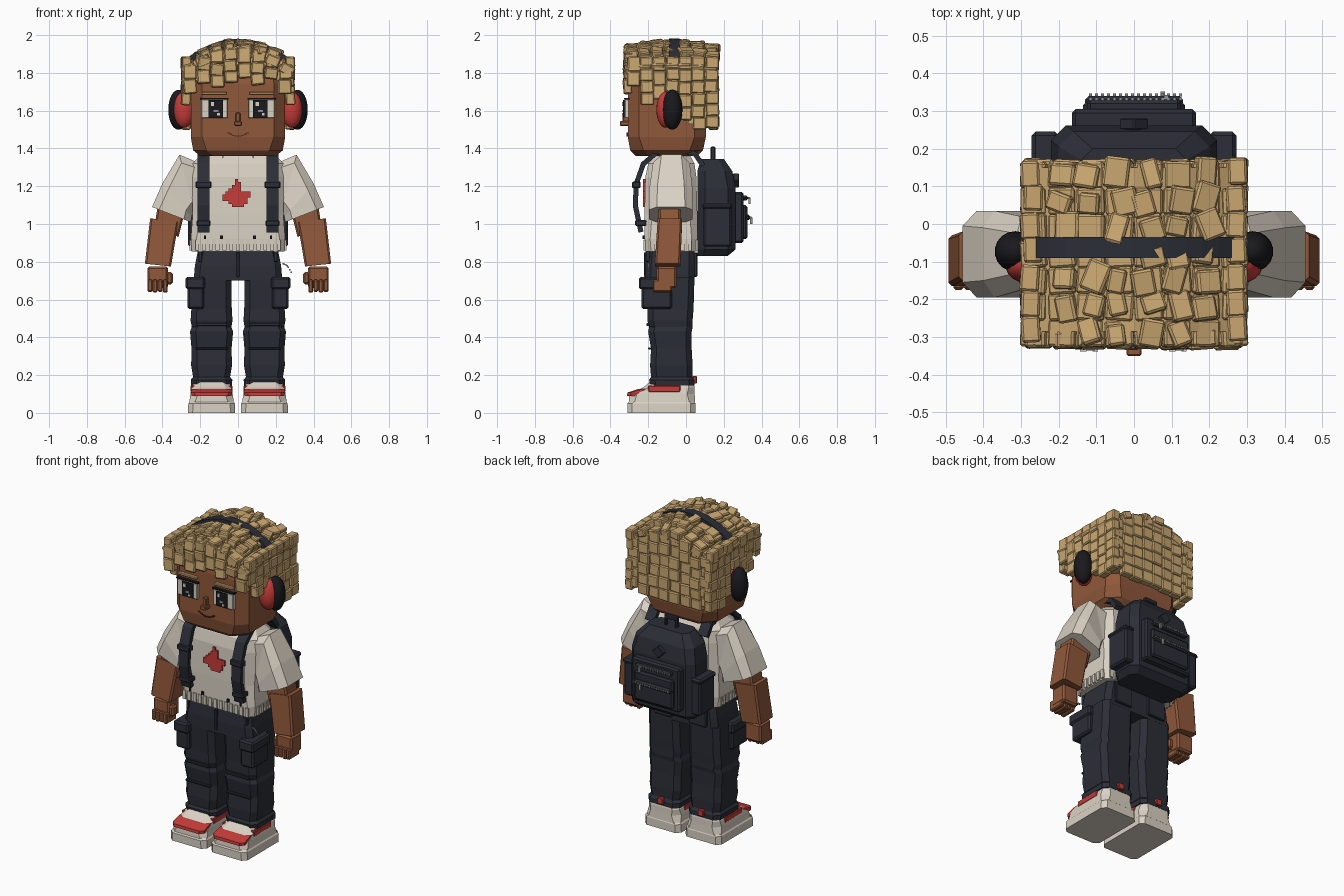
import bpy, bmesh, math, random
from mathutils import Matrix, Vector

random.seed(4)
U = random.uniform


def material(name, rgb):
    m = bpy.data.materials.new(name)
    m.diffuse_color = (*rgb, 1)
    return m


HAIR = material("tan hair", (0.59, 0.39, 0.165))
SKIN = material("brown skin", (0.28, 0.098, 0.043))
CREAM = material("cream cloth", (0.70, 0.64, 0.55))
NAVY = material("dark navy", (0.025, 0.027, 0.038))
RED = material("red", (0.56, 0.045, 0.04))
BLACK = material("black", (0.010, 0.010, 0.013))
GREY = material("zip grey", (0.30, 0.30, 0.31))
LIP = material("dark brown", (0.08, 0.025, 0.014))


def finish(name, bm, mat, bevel=0.0):
    bmesh.ops.recalc_face_normals(bm, faces=bm.faces)
    me = bpy.data.meshes.new(name)
    bm.to_mesh(me)
    bm.free()
    me.materials.append(mat)
    ob = bpy.data.objects.new(name, me)
    bpy.context.collection.objects.link(ob)
    if bevel:
        mod = ob.modifiers.new("bevel", "BEVEL")
        mod.width, mod.segments = bevel, 1
    return ob


def skin(name, rings, mat, bevel=0.0):
    """Closed loft through rings of equal vertex count."""
    bm = bmesh.new()
    vs = [[bm.verts.new(p) for p in r] for r in rings]
    n = len(vs[0])
    for a, b in zip(vs, vs[1:]):
        for i in range(n):
            bm.faces.new((a[i], a[(i + 1) % n], b[(i + 1) % n], b[i]))
    bm.faces.new(vs[0])
    bm.faces.new(vs[-1])
    return finish(name, bm, mat, bevel)


def ring(ax, az, bx, bz, y0, y1, c, s=1):
    """Chamfered rectangle from a to b in xz, and y0 to y1."""
    L = math.hypot(bx - ax, bz - az)
    t = c / L
    uv = [(t, y0), (1 - t, y0), (1, y0 + c), (1, y1 - c), (1 - t, y1), (t, y1), (0, y1 - c), (0, y0 + c)]
    return [(s * (ax + (bx - ax) * u), y, az + (bz - az) * u) for u, y in uv]


def tower(name, sections, mat, cx=0.0, bevel=0.0):
    """Loft of level sections (z, half width, y0, y1, chamfer)."""
    return skin(name, [ring(cx - h, z, cx + h, z, y0, y1, c) for z, h, y0, y1, c in sections], mat, bevel)


def add_box(bm, centre, size, rot=Matrix.Identity(4)):
    bmesh.ops.create_cube(bm, size=1, matrix=Matrix.Translation(centre) @ rot @ Matrix.Diagonal((*size, 1)))


def boxes(name, mat, items, bevel=0.0, s=1):
    """One object from boxes given as (x0, x1, y0, y1, z0, z1)."""
    bm = bmesh.new()
    for x0, x1, y0, y1, z0, z1 in items:
        add_box(bm, (s * (x0 + x1) / 2, (y0 + y1) / 2, (z0 + z1) / 2), (x1 - x0, y1 - y0, z1 - z0))
    return finish(name, bm, mat, bevel)


def ball(name, mat, centre, radii):
    bm = bmesh.new()
    bmesh.ops.create_uvsphere(bm, u_segments=18, v_segments=12, radius=1,
                              matrix=Matrix.Translation(centre) @ Matrix.Diagonal((*radii, 1)))
    for f in bm.faces:
        f.smooth = True
    return finish(name, bm, mat)


# Head and neck
tower("head", [(1.36, .20, -.265, .06, .07), (1.39, .237, -.295, .09, .07), (1.46, .25, -.308, .105, .06),
               (1.74, .25, -.308, .11, .06), (1.84, .24, -.29, .11, .06)], SKIN)
tower("neck", [(1.33, .09, -.16, .0, .03), (1.38, .09, -.16, .0, .03)], SKIN)

# Face
boxes("nose", SKIN, [(-.02, .02, -.35, -.30, 1.52, 1.545), (-.012, .012, -.335, -.30, 1.54, 1.59)], .004)
boxes("mouth", LIP, [(x - .007, x + .007, -.314, -.305, 1.462 + 7 * x * x, 1.468 + 7 * x * x)
                     for x in [i * .0125 - .05 for i in range(9)]])
for s, side in ((-1, "left"), (1, "right")):
    boxes(side + "_eye_white", CREAM, [(.055, .195, -.325, -.30, 1.56, 1.66)], .004, s)
    boxes(side + "_eye_outline", BLACK, [(.05, .2, -.328, -.30, 1.66, 1.668)], 0, s)
    m = s * .118
    boxes(side + "_pupil", BLACK, [(m - .038, m + .038, -.333, -.32, 1.565, 1.656)])
    boxes(side + "_eye_glint", CREAM, [(m - .025, m - .008, -.338, -.33, 1.625, 1.645),
                                       (m + .008, m + .022, -.338, -.33, 1.575, 1.587)])
    boxes(side + "_iris", GREY, [(m - .012, m + .015, -.336, -.33, 1.592, 1.604)])
    boxes(side + "_eyebrow", HAIR, [(.06, .19, -.325, -.30, 1.685, 1.70)], .003, s)

# Hair core under the blocks
arch = [(-.26, 1.76), (-.26, 1.85), (-.15, 1.91), (0, 1.945), (.15, 1.91), (.26, 1.85), (.26, 1.76)]
skin("hair_core", [[(x, y, z) for x, z in arch] for y in (-.285, .15)], HAIR)
boxes("hair_back_core", HAIR, [(-.265, .265, .01, .15, 1.53, 1.8)])


def hair_top(x, y):
    return 1.985 - 1.4 * x * x - .2 * max(0, abs(y + .08) - .1)


def turn(axis, degrees):
    return Matrix.Rotation(math.radians(degrees), 4, axis)


# Top blocks: a full low layer and a loose raised layer
bm = bmesh.new()
for i in range(8):
    for j in range(7):
        x, y = -.259 + .074 * i, -.29 + .07 * j
        tilt = Matrix.Rotation(math.atan(2.8 * x) * .8, 4, 'Y')
        add_box(bm, (x, y, hair_top(x, y) - .052), (.074, .072, .055), tilt @ turn('Z', U(-5, 5)))
        if random.random() < (.4 if j == 3 else .85) and abs(x) < .25:
            add_box(bm, (x + U(-.015, .015), y + U(-.008, .01), hair_top(x, y) - .03),
                    (U(.045, .07), U(.05, .085), .045), tilt @ turn('Z', U(-22, 22)) @ turn('X', U(-12, 8)))
finish("hair_top_blocks", bm, HAIR, .006)

# Side, back and fringe blocks
bm = bmesh.new()


def column(x, y, z0, z1, size, jitter):
    n = max(1, round((z1 - z0) / .068))
    h = (z1 - z0) / n
    for k in range(n):
        d = U(-.005, .005)
        add_box(bm, (x + d, y + d, z0 + h * (k + .5)), (*size, h * 1.02),
                turn('Z', U(-4, 4)) @ turn('X', U(-jitter, jitter)) @ turn('Y', U(-jitter, jitter)))


for s in (-1, 1):
    for j, low in enumerate((1.73, 1.63, 1.66, 1.70, 1.55, 1.50, 1.51)):
        column(s * .272, -.278 + .069 * j, low, 1.885, (.05, .07), 2)
for i in range(8):
    x = -.252 + .072 * i
    column(x, .146, 1.53 if abs(x) > .2 else 1.5, hair_top(x, .14) - .03, (.073, .045), 1.5)
    low = 1.69 if abs(x) > .24 else U(1.72, 1.775)
    column(x, -.305, low, hair_top(x, -.3) - .03, (.07, .045), 8)
finish("hair_side_blocks", bm, HAIR, .006)

# Headphones
band = [(x, hair_top(x, -.06) - .004) for x in [-.27 + .045 * i for i in range(13)]]
skin("headphone_band", [[(x, -.09, z - .04), (x, -.035, z - .04), (x, -.035, z), (x, -.09, z)]
                        for x, z in band], NAVY)
for s, side in ((-1, "left"), (1, "right")):
    ball(side + "_ear_cushion", RED, (s * .285, -.107, 1.605), (.057, .05, .096))
    ball(side + "_ear_cup", BLACK, (s * .315, -.073, 1.605), (.055, .054, .106))

# Shirt with ribbed hem
tower("shirt", [(.92, .25, -.22, .06, .03), (1.05, .24, -.22, .06, .04), (1.25, .245, -.215, .055, .05),
                (1.32, .24, -.20, .045, .05), (1.365, .20, -.16, .02, .05)], CREAM)
tower("shirt_hem", [(.855, .245, -.215, .055, .03), (.92, .25, -.22, .06, .03)], CREAM)
ribs = [(-.216 + .036 * i - .01, -.216 + .036 * i + .01, y, y + .012, .86, .915)
        for i in range(13) for y in (-.226, .052)]
ribs += [(x, x + .012, -.17 + .036 * j, -.15 + .036 * j, .86, .915) for j in range(6) for x in (-.256, .244)]
boxes("hem_ribs", CREAM, ribs)
tower("collar", [(1.35, .12, -.175, .02, .04), (1.375, .11, -.165, .01, .04)], CREAM)

# Red stepped patch on the chest
p = .0165
rows = ((-2, 2), (-3, 3), (-5, 3), (-5, 4), (-4, 4), (-3, 1), (-2, 1), (-1, 1), (-1, 0))
boxes("chest_patch", RED, [(a * p, b * p, -.227, -.215, 1.09 + p * k, 1.09 + p * (k + 1))
                           for k, (a, b) in enumerate(rows)])

for s, side in ((-1, "left"), (1, "right")):
    # Sleeve, arm and hand
    skin(side + "_sleeve", [ring(.20, 1.32, .20, 1.12, -.16, .02, .03, s),
                            ring(.31, 1.367, .235, 1.07, -.175, .02, .045, s),
                            ring(.40, 1.215, .245, 1.04, -.195, .035, .045, s),
                            ring(.455, 1.09, .25, 1.01, -.195, .035, .04, s)], CREAM)
    skin(side + "_upper_arm", [ring(.42, 1.13, .28, 1.07, -.145, -.03, .01, s),
                               ring(.44, 1.0, .315, .93, -.145, -.03, .01, s)], SKIN)
    skin(side + "_forearm", [ring(.465, 1.03, .315, 1.01, -.15, -.02, .01, s),
                             ring(.493, .79, .355, .775, -.165, -.03, .01, s)], SKIN)
    boxes(side + "_hand", SKIN, [(.37, .48, -.155, -.05, .66, .775), (.345, .38, -.15, -.10, .68, .745)], .01, s)
    boxes(side + "_fingers", SKIN, [(.372 + .027 * i, .398 + .027 * i, -.175, -.075, .637 + .004 * (i % 2), .705)
                                    for i in range(4)], .006, s)

    # Trouser leg with folds
    tower(side + "_trouser_leg", [(.145, .108, -.19, .045, .03), (.175, .11, -.195, .045, .03),
                                  (.19, .098, -.185, .035, .03), (.25, .108, -.19, .035, .03),
                                  (.34, .106, -.185, .03, .03), (.43, .114, -.20, .03, .03),
                                  (.455, .105, -.195, .035, .03), (.49, .111, -.205, .035, .03),
                                  (.55, .107, -.205, .04, .03), (.72, .105, -.215, .045, .03)], NAVY, s * .14)
    boxes(side + "_knee_seams", NAVY, [(.06, .22, -.21, -.19, .46, .475), (.055, .225, -.20, -.18, .335, .347)], .003, s)
    boxes(side + "_cargo_pocket", NAVY, [(.18, .268, -.235, -.075, .55, .68), (.175, .277, -.25, -.068, .655, .72)], .01, s)
    boxes(side + "_back_pocket", NAVY, [(.06, .18, .03, .06, .72, .85)], .005, s)

    # Shoe
    cx = s * .14
    tower(side + "_shoe_sole", [(0, .125, -.31, .05, .025), (.05, .123, -.31, .05, .025), (.06, .116, -.30, .045, .025)], CREAM, cx)
    tower(side + "_shoe_upper", [(.055, .118, -.303, .048, .03), (.10, .112, -.30, .046, .04),
                                 (.135, .105, -.225, .045, .03), (.165, .09, -.19, .04, .03)], CREAM, cx)
    tower(side + "_toe_strap", [(.09, .106, -.312, -.18, .02), (.108, .109, -.31, -.18, .02),
                                (.127, .106, -.25, -.18, .02)], RED, cx)
    boxes(side + "_shoe_stripe", RED, [(.03, .252, -.20, -.03, .11, .145)], .004, s)
    boxes(side + "_heel_tab", RED, [(.12, .16, .035, .058, .155, .195)], .004, s)

    # Shoulder strap swept over the shoulder
    path = [Vector(q) for q in ((.08, 1.30), (.04, 1.36), (-.05, 1.385), (-.14, 1.375), (-.215, 1.31),
                                (-.25, 1.21), (-.255, 1.10), (-.225, .96))]
    rings = []
    for i, q in enumerate(path):
        d = (path[min(i + 1, 7)] - path[max(i - 1, 0)]).normalized()
        o = q + Vector((d.y, -d.x)) * -.027 if d.x > 0 else q + Vector((d.y, -d.x)) * .0
        n = Vector((d.y, -d.x)) * .027
        rings.append([(s * .15, q.x, q.y), (s * .215, q.x, q.y),
                      (s * .215, q.x + n.x, q.y + n.y), (s * .15, q.x + n.x, q.y + n.y)])
    skin(side + "_shoulder_strap", rings, NAVY)
    boxes(side + "_strap_buckle", NAVY, [(.14, .225, -.285, -.24, 1.19, 1.225), (.145, .22, -.27, -.21, .99, 1.02)], .005, s)
    boxes(side + "_hem_stud", BLACK, [(.08, .095, -.229, -.22, .92, .94), (.17, .18, -.229, -.22, .92, .94)], 0, s)
    boxes(side + "_pack_side_pocket", NAVY, [(.2, .265, .09, .24, .88, 1.10), (.2, .272, .085, .245, 1.08, 1.11)], .01, s)

# Trouser hips
tower("trouser_hips", [(.70, .235, -.215, .045, .03), (.78, .228, -.215, .045, .03), (.87, .21, -.205, .045, .03)], NAVY)
boxes("trouser_fly", NAVY, [(-.008, .008, -.222, -.20, .72, .85), (-.21, -.19, -.215, -.19, .8, .86),
                            (.19, .21, -.215, -.19, .8, .86)], .003)
boxes("hip_chain", GREY, [(.235 + .007 * i, .243 + .007 * i, -.2, -.192, .785 - .0012 * i * i, .793 - .0012 * i * i)
                          for i in range(7)])

# Backpack
tower("backpack", [(.83, .19, .06, .22, .03), (.865, .22, .06, .262, .04), (1.19, .22, .06, .262, .04),
                   (1.28, .20, .06, .245, .04), (1.345, .14, .08, .20, .03)], NAVY)
boxes("pack_front_pocket", NAVY, [(-.165, .165, .25, .305, .90, 1.17), (-.135, .135, .29, .325, .92, 1.10),
                                  (-.125, .125, .29, .33, 1.125, 1.15), (-.13, .13, .31, .34, 1.02, 1.05)], .01)
boxes("pack_handle", NAVY, [(-.045, -.03, .13, .155, 1.32, 1.40), (.03, .045, .13, .155, 1.32, 1.40),
                            (-.045, .045, .13, .155, 1.385, 1.41)], .005)
boxes("pack_zips", GREY, [(-.12 + .016 * i, -.112 + .016 * i, y, y + .008, z, z + .01)
                          for i in range(16) for y, z in ((.328, 1.133), (.338, 1.03))]
      + [(.07, .082, .34, .352, 1.0, 1.035), (.08, .092, .33, .342, 1.105, 1.14)])
bm = bmesh.new()
add_box(bm, (0, .265, 1.23), (.055, .03, .055), turn('Y', 45))
finish("pack_diamond_patch", bm, NAVY, .003)
